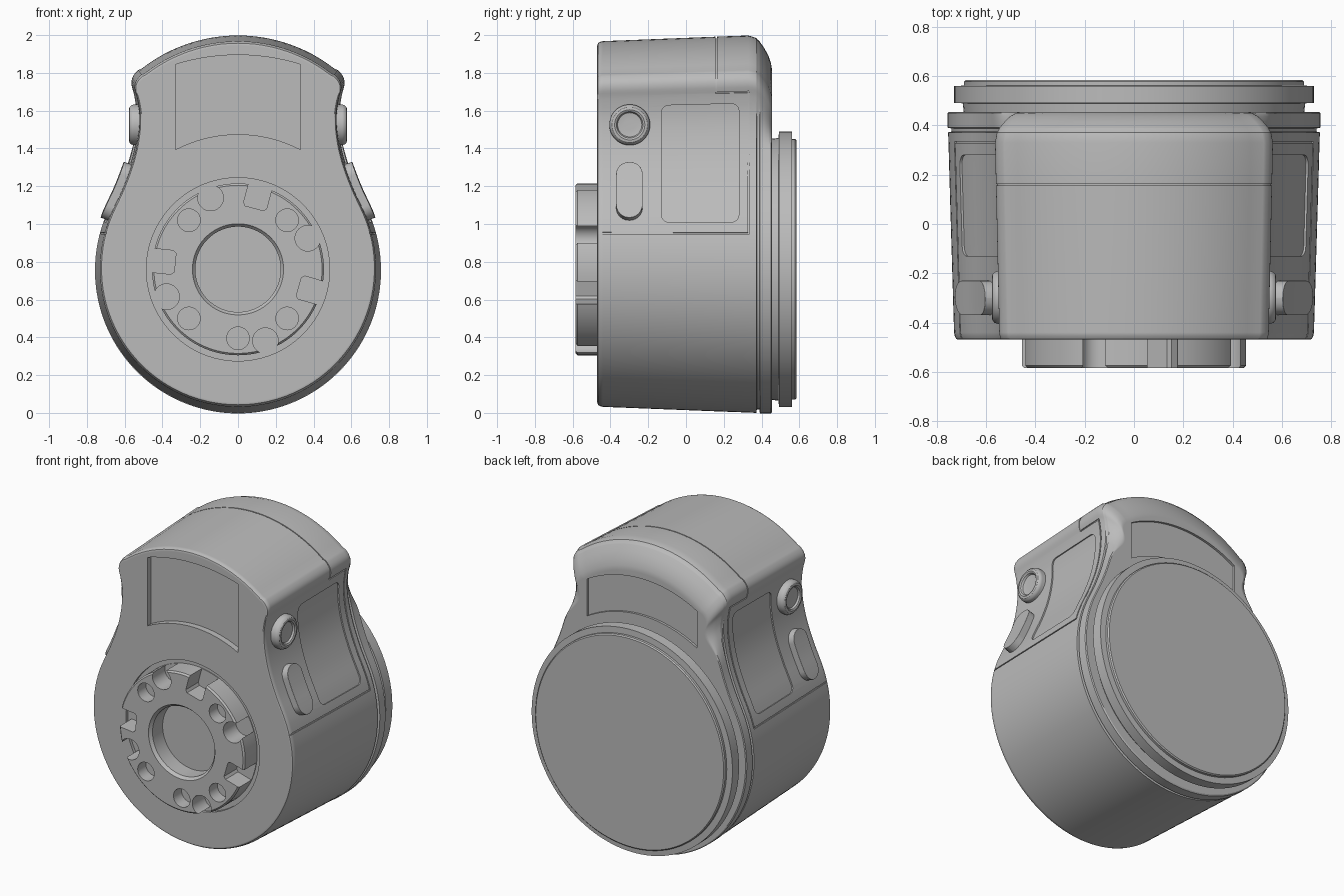
import bpy, bmesh
from math import sin, cos, pi, radians, sqrt, atan2

cube = bpy.data.objects.get("Cube")
if cube:
    bpy.data.objects.remove(cube, do_unlink=True)

GREY = (0.5, 0.5, 0.5, 1)
mat = bpy.data.materials.new("satin grey")
mat.use_nodes = True
mat.diffuse_color = GREY
mat.node_tree.nodes["Principled BSDF"].inputs["Base Color"].default_value = GREY

AXIS = 0.76          # height of the main axis
FRONT, REAR = -0.47, 0.455


def loft(name, rings):
    """Skin matching closed rings and cap both ends."""
    bm = bmesh.new()
    vs = [[bm.verts.new(p) for p in r] for r in rings]
    n = len(vs[0])
    for a, b in zip(vs, vs[1:]):
        for i in range(n):
            j = (i + 1) % n
            bm.faces.new((a[i], a[j], b[j], b[i]))
    bm.faces.new(vs[0])
    bm.faces.new(vs[-1])
    bmesh.ops.recalc_face_normals(bm, faces=bm.faces[:])
    me = bpy.data.meshes.new(name)
    bm.to_mesh(me)
    bm.free()
    me.materials.append(mat)
    ob = bpy.data.objects.new(name, me)
    bpy.context.collection.objects.link(ob)
    return ob


def prism(name, pts, y0, y1):
    return loft(name, [[(x, y, z) for x, z in pts] for y in (y0, y1)])


def lathe(name, profile, cx=0, cz=AXIS, n=96):
    """Turn (radius, y) pairs about an axis along y."""
    ang = [2 * pi * i / n for i in range(n)]
    return loft(name, [[(cx + r * cos(a), y, cz + r * sin(a)) for a in ang] for r, y in profile])


def cut(ob, cutters):
    """Subtract the cutters, then remove them."""
    for c in cutters:
        m = ob.modifiers.new("cut", "BOOLEAN")
        m.object, m.operation, m.solver = c, "DIFFERENCE", "EXACT"
    me = bpy.data.meshes.new_from_object(ob.evaluated_get(bpy.context.evaluated_depsgraph_get()))
    ob.modifiers.clear()
    ob.data = me
    for c in cutters:
        bpy.data.objects.remove(c, do_unlink=True)


def finish(ob, bevel=0):
    if bevel:
        b = ob.modifiers.new("bevel", "BEVEL")
        b.width, b.segments, b.angle_limit = bevel, 3, radians(40)
    bpy.ops.object.select_all(action="DESELECT")
    ob.select_set(True)
    bpy.context.view_layer.objects.active = ob
    bpy.ops.object.shade_smooth_by_angle(angle=radians(32))
    ob.modifiers.new("normals", "WEIGHTED_NORMAL").keep_sharp = True


# Outline: round base, pinched neck, arched crown
R = 0.755
half = [(R * sin(a), R - R * cos(a)) for a in (radians(115) * i / 44 for i in range(44))]
neck = [(0.72, 0.98), (0.684, 1.074), (0.63, 1.19), (0.578, 1.33), (0.548, 1.46), (0.538, 1.58),
        (0.55, 1.68), (0.565, 1.74), (0.556, 1.785), (0.515, 1.828), (0.44, 1.875)]
for p0, p1, p2, p3 in zip(neck, neck[1:], neck[2:], neck[3:]):
    for t in (0, 0.25, 0.5, 0.75):
        half.append(tuple(0.5 * (2 * b + (c - a) * t + (2 * a - 5 * b + 4 * c - d) * t * t
                                 + (3 * b - a - 3 * c + d) * t ** 3)
                          for a, b, c, d in zip(p0, p1, p2, p3)))
CROWN = 0.83
start = atan2(0.515, 1.828 - 2 + CROWN)
half += [(CROWN * sin(start * k / 12), 2 - CROWN + CROWN * cos(start * k / 12)) for k in range(12, -1, -1)]
outline = half + [(-x, z) for x, z in reversed(half[1:-1])]


def draft(y):
    return 0.967 + 0.033 * min(1, (y - FRONT) / 0.84)


def side_x(z):
    for (x0, z0), (x1, z1) in zip(half, half[1:]):
        if z0 <= z <= z1 and z1 > z0:
            return x0 + (x1 - x0) * (z - z0) / (z1 - z0)


def hood_weight(z):
    t = max(0, min(1, (z - 1.35) / 0.35))
    return t * t * (3 - 2 * t)


def body_ring(y, base, hood):
    ring = []
    for x, z in outline:
        w = hood_weight(z)
        s = base * (1 - w) + hood * w
        ring.append((x * s, y, 1 + (z - 1) * s))
    return ring


# Body: front lip, drafted wall, rear seam and rounded hood
body = loft("body", [body_ring(*r) for r in (
    (FRONT, 0.945, 0.945), (-0.466, 0.957, 0.957), (-0.455, 0.964, 0.964), (-0.44, 0.968, 0.968),
    (0.16, draft(0.16), draft(0.16)), (0.33, 0.998, 0.998), (0.372, 1, 0.985), (0.375, 0.982, 0.98),
    (0.388, 0.982, 0.968), (0.391, 1.003, 0.965), (0.415, 1.003, 0.93), (0.437, 1.003, 0.89),
    (0.45, 1.003, 0.85), (REAR, 0.995, 0.82))])


def strip(name, side, y0, y1, z0, z1, low, high, rad=0.001):
    """Rounded patch following the side wall, from offset low to offset high."""
    steps = [pi / 2 * i / 6 for i in range(7)]
    cols = [(y0 + rad * (1 - cos(a)), rad * (1 - sin(a))) for a in steps]
    cols += [(y1 - rad * (1 - cos(a)), rad * (1 - sin(a))) for a in reversed(steps)]
    rings = []
    for y, inset in cols:
        a, b, s = z0 + inset, z1 - inset, draft(y)
        zs = [a + (b - a) * i / 16 for i in range(17)]
        loop = []
        for off, seq in ((high, zs), (low, zs[::-1])):
            for z in seq:
                slope = (side_x(z + 0.02) - side_x(z - 0.02)) / 0.04
                k = off / sqrt(1 + slope * slope)
                loop.append((side * (side_x(z) * s + k), y, 1 + (z - 1) * s - slope * k))
        rings.append(loop)
    return loft(name, rings)


def window(name, w, c0, r0, c1, r1, y0, y1):
    """Panel bounded by two arcs and straight sides."""
    xs = [-w + 2 * w * i / 24 for i in range(25)]
    pts = [(x, c0 + sqrt(r0 * r0 - x * x)) for x in xs]
    pts += [(x, c1 + sqrt(r1 * r1 - x * x)) for x in reversed(xs)]
    return prism(name, pts, y0, y1)


# Recessed windows, mount channel and shell seams
cutters = [window("front_window", 0.33, AXIS, 0.715, 0.785, 1.11, -0.6, FRONT + 0.04),
           window("rear_window", 0.4, AXIS, 0.785, 0.98, 0.805, REAR - 0.015, 0.6),
           lathe("channel", [(0.485, -0.6), (0.485, FRONT + 0.02)])]
crown = [(x, z) for x, z in outline if z > 1.695]
cutters.append(loft("crown_seam", [
    [(x * k * draft(y), y, 1 + (z - 1) * k * draft(y)) for k, seq in ((1.03, crown), (0.991, crown[::-1]))
     for x, z in seq] for y in (0.156, 0.163)]))
for side in (1, -1):
    cutters += [strip("side_panel", side, -0.13, 0.28, 1.01, 1.64, -0.009, 0.05, 0.04),
                strip("low_seam", side, -0.5, 0.335, 0.946, 0.955, -0.008, 0.05),
                strip("rear_seam", side, 0.328, 0.336, 0.95, 1.7, -0.008, 0.05),
                strip("top_seam", side, 0.157, 0.335, 1.696, 1.704, -0.008, 0.05)]
cut(body, cutters)
finish(body)

# Side buttons
for side, word in ((1, "left"), (-1, "right")):
    finish(strip(word + "_pill_button", side, -0.37, -0.23, 1.02, 1.325, -0.03, 0.042, 0.068), 0.014)
    knob = lathe(word + "_round_button", [(0.108, 0.46), (0.108, 0.552), (0.103, 0.566), (0.093, 0.575),
                                          (0.08, 0.577), (0.07, 0.572), (0.064, 0.56), (0.03, 0.555)],
                 0, 0, 48)
    knob.rotation_euler = (0, 0, -side * pi / 2)
    knob.location = (0, -0.298, 1.525)
    finish(knob)

# Rear disc stack
finish(lathe("rear_disc", [(0.69, 0.44), (0.695, 0.49), (0.73, 0.492), (0.73, 0.56), (0.69, 0.562),
                           (0.69, 0.578), (0.683, 0.585)], n=128))

# Front mount with bore, screw holes and bayonet notches
mount = lathe("front_mount", [(0.455, -0.44), (0.455, -0.575), (0.445, -0.585)])
cutters = [lathe("bore", [(0.245, -0.6), (0.24, -0.58), (0.226, -0.565), (0.226, -0.46)])]
for x, z in ((-0.26, 0.26), (0.26, 0.26), (-0.26, -0.26), (0.26, -0.26), (0, -0.365)):
    cutters.append(lathe("hole", [(0.06, -0.6), (0.06, -0.5)], x, AXIS + z, 32))
for deg in (111, 24, 201, 291):
    a = radians(deg)
    cutters.append(lathe("scoop", [(0.068, -0.6), (0.068, -0.455)], 0.405 * cos(a), AXIS + 0.405 * sin(a), 32))
for deg in (75, -16, 174):
    a = radians(deg)
    pts = [(r * cos(a) - t * sin(a), AXIS + r * sin(a) + t * cos(a))
           for r, t in ((0.335, -0.05), (0.35, -0.063), (0.6, -0.063), (0.6, 0.063), (0.35, 0.063), (0.335, 0.05))]
    cutters.append(prism("notch", pts, -0.6, -0.455))
cut(mount, cutters)
finish(mount)
